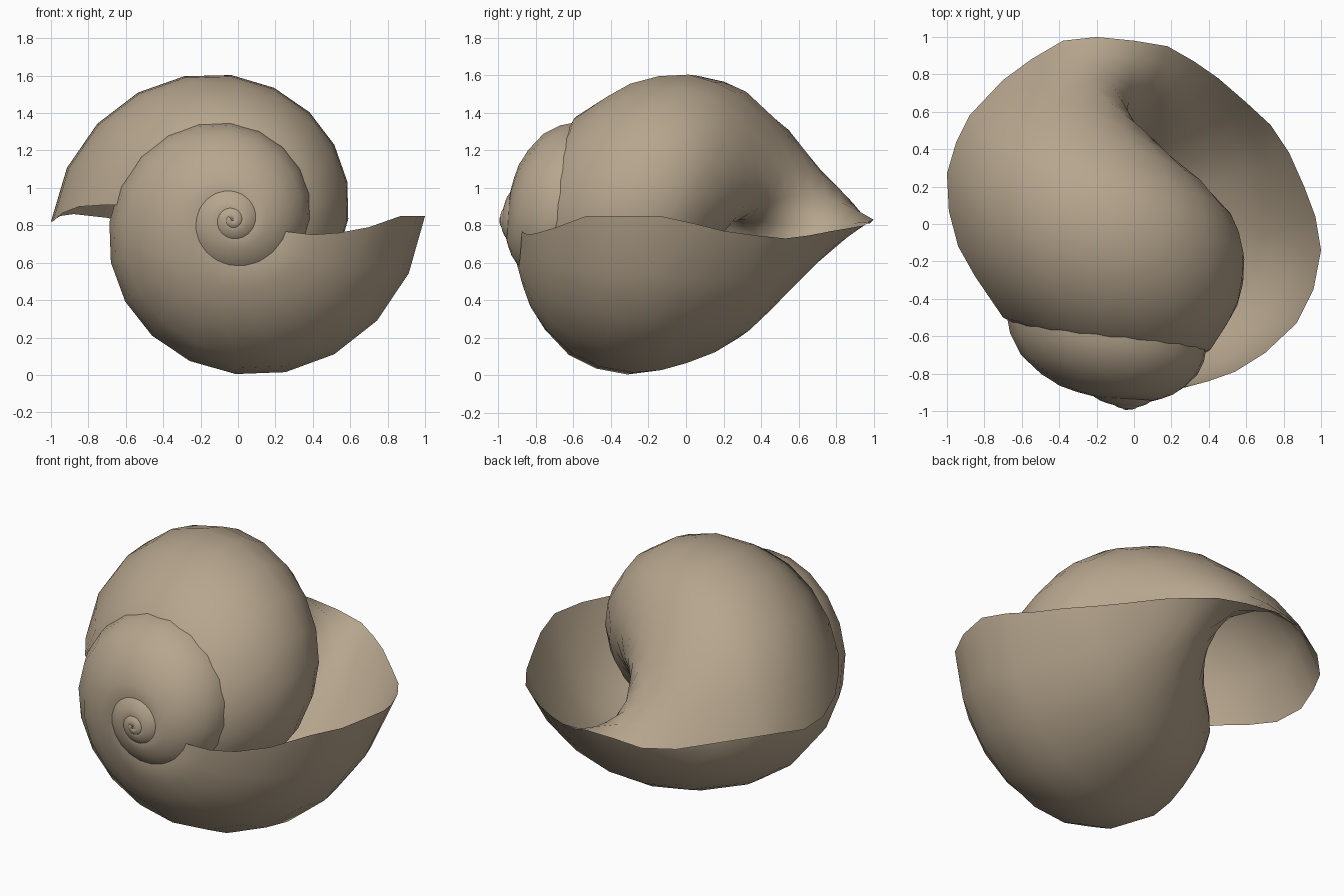
import bpy, bmesh, math

if "Cube" in bpy.data.objects:
    bpy.data.objects.remove(bpy.data.objects["Cube"])

# Spiral settings: coil axis runs along y, tip at the front
AXIS_X, AXIS_Z, TIP_Y = -0.03, 0.828, -1.0
STEPS_PER_TURN, TURNS, SHRINK = 20, 3.6, 0.408

# Rim outline at the mouth: x, y and height of the wavy lip
RIM = [
    (1.00, -.14, .85), (.96, -.35, .85), (.87, -.53, .85), (.70, -.69, .79),
    (.54, -.79, .76), (.40, -.84, .75), (.27, -.875, .765), (.12, -.84, .79),
    (-.05, -.77, .82), (-.28, -.69, .86), (-.50, -.60, .90), (-.70, -.50, .91),
    (-.85, -.28, .90), (-.94, -.12, .865), (-.99, .07, .82), (-1.0, .27, .82),
    (-.95, .44, .85), (-.88, .58, .86), (-.70, .77, .84), (-.55, .88, .81),
    (-.38, .98, .81), (-.20, 1.0, .83), (0.0, .98, .82), (.18, .95, .80),
    (.32, .87, .785), (.45, .78, .77), (.60, .65, .745), (.73, .53, .73),
    (.83, .38, .745), (.91, .20, .77), (.97, .04, .81)]


def ring(bm, step):
    """Rim outline turned back around the axis and shrunk towards the tip."""
    turn = step / STEPS_PER_TURN
    s = SHRINK ** turn
    c, n = math.cos(-turn * math.tau), math.sin(-turn * math.tau)
    verts = []
    for x, y, z in RIM:
        r, w = (x - AXIS_X) * s, (z - AXIS_Z) * s
        verts.append(bm.verts.new((AXIS_X + r * c - w * n,
                                   TIP_Y + (y - TIP_Y) * s,
                                   AXIS_Z + r * n + w * c)))
    return verts


# Coiled shell wall, open at the mouth and closed at the tip
bm = bmesh.new()
rings = [ring(bm, i) for i in range(int(STEPS_PER_TURN * TURNS) + 1)]
count = len(RIM)
for a, b in zip(rings, rings[1:]):
    for i in range(count):
        j = (i + 1) % count
        bm.faces.new((a[i], a[j], b[j], b[i]))
bm.faces.new(rings[-1])
bmesh.ops.recalc_face_normals(bm, faces=bm.faces)
for f in bm.faces:
    f.smooth = True

mesh = bpy.data.meshes.new("spiral_shell")
bm.to_mesh(mesh)
bm.free()
shell = bpy.data.objects.new("spiral_shell", mesh)
bpy.context.collection.objects.link(shell)

# Tan shell colour
tan = bpy.data.materials.new("shell_tan")
tan.diffuse_color = (0.47, 0.38, 0.27, 1)
tan.use_nodes = True
tan.node_tree.nodes["Principled BSDF"].inputs["Base Color"].default_value = tan.diffuse_color
mesh.materials.append(tan)
